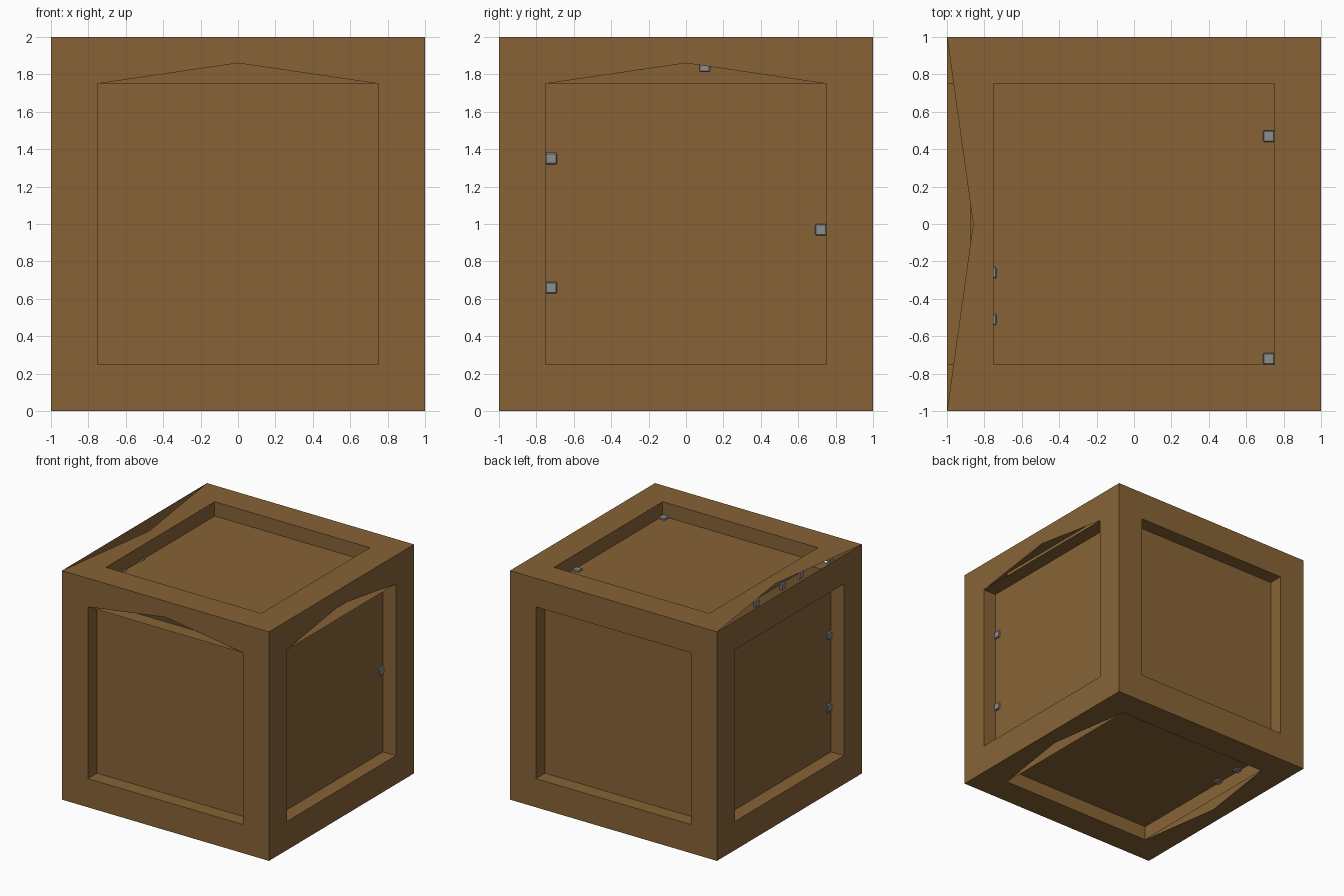
import bpy, bmesh
from mathutils import Vector

if "Cube" in bpy.data.objects:
    bpy.data.objects.remove(bpy.data.objects["Cube"])

OUT, IN, DEEP, PEAK = 1.0, 0.75, 0.875, 0.86


def material(name, rgb):
    m = bpy.data.materials.new(name)
    m.diffuse_color = (*rgb, 1)
    m.use_nodes = True
    m.node_tree.nodes["Principled BSDF"].inputs["Base Color"].default_value = m.diffuse_color
    return m


wood = material("brown wood", (0.242, 0.126, 0.037))
steel = material("grey steel", (0.27, 0.27, 0.27))

# Each side: normal, u axis, v axis, split rim edges, pulled-in outer edges
# Edge order: 0 = -v, 1 = +u, 2 = +v, 3 = -u
X, Y, Z = Vector((1, 0, 0)), Vector((0, 1, 0)), Vector((0, 0, 1))
SIDES = {
    "front": (-Y, X, Z, (2,), ()),
    "right": (X, Y, Z, (2,), ()),
    "back": (Y, -X, Z, (), ()),
    "left": (-X, -Y, Z, (), ()),
    "top": (Z, X, Y, (), (3,)),
    "bottom": (-Z, X, -Y, (1, 3), ()),
}
CORNERS = [(-1, -1), (1, -1), (1, 1), (-1, 1)]
MIDDLES = [(0, -1), (1, 0), (0, 1), (-1, 0)]


def place(side, u, v, n):
    nn, uu, vv = SIDES[side][:3]
    return nn * n + uu * u + vv * v + Z


def make_object(name, bm, mat):
    bmesh.ops.remove_doubles(bm, verts=bm.verts, dist=1e-5)
    me = bpy.data.meshes.new(name)
    bm.to_mesh(me)
    bm.free()
    me.materials.append(mat)
    ob = bpy.data.objects.new(name, me)
    bpy.context.collection.objects.link(ob)
    return ob


def add_face(bm, side, pts):
    bm.faces.new([bm.verts.new(place(side, *p)) for p in pts])


# Frames with recess walls, and the sunken panels
for side, (_, _, _, peaks, pulls) in SIDES.items():
    frame, panel = bmesh.new(), bmesh.new()
    for i in range(4):
        a, b, m = CORNERS[i], CORNERS[(i + 1) % 4], MIDDLES[i]

        def at(p, size, n):
            return (p[0] * size, p[1] * size, n)

        mid = at(m, PEAK, OUT)
        rim = [at(a, OUT, OUT)] + ([mid] if i in pulls else [])
        rim += [at(b, OUT, OUT), at(b, IN, OUT)]
        rim += ([mid] if i in peaks else []) + [at(a, IN, OUT)]
        add_face(frame, side, rim)
        # straight recess wall
        add_face(frame, side, [at(a, IN, OUT), at(b, IN, OUT),
                               at(b, IN, DEEP), at(a, IN, DEEP)])
    add_face(panel, side, [(c[0] * IN, c[1] * IN, DEEP) for c in CORNERS])
    make_object(side + "_frame", frame, wood)
    make_object(side + "_panel", panel, wood)


# Nail heads
def nail(name, centre, size):
    bm = bmesh.new()
    bmesh.ops.create_cube(bm, size=1)
    for vert in bm.verts:
        vert.co = Vector([c * s for c, s in zip(vert.co, size)]) + centre
    bmesh.ops.bevel(bm, geom=bm.edges[:], offset=0.006, segments=1,
                    affect='EDGES')
    make_object(name, bm, steel)


NAILS = {
    "right": [(-0.72, 0.35), (-0.72, -0.34), (0.72, -0.03)],
    "left": [(0.72, 0.28), (0.72, -0.35)],
    "top": [(0.72, 0.47), (0.72, -0.72)],
    "bottom": [(-0.73, -0.47), (-0.73, -0.22)],
}
for side, spots in NAILS.items():
    normal = SIDES[side][0]
    size = [0.03 if abs(c) > 0.5 else 0.062 for c in normal]
    for k, (u, v) in enumerate(spots):
        nail(f"{side}_nail_{k + 1}", place(side, u, v, DEEP), size)

# Nails inside the split upper left edge
for k, (y, z) in enumerate([(0.10, 1.842), (-0.26, 1.854),
                            (-0.51, 1.855), (-0.917, 1.816)]):
    nail(f"inner_nail_{k + 1}", Vector((-0.75, y, z)), (0.03, 0.06, 0.06))
